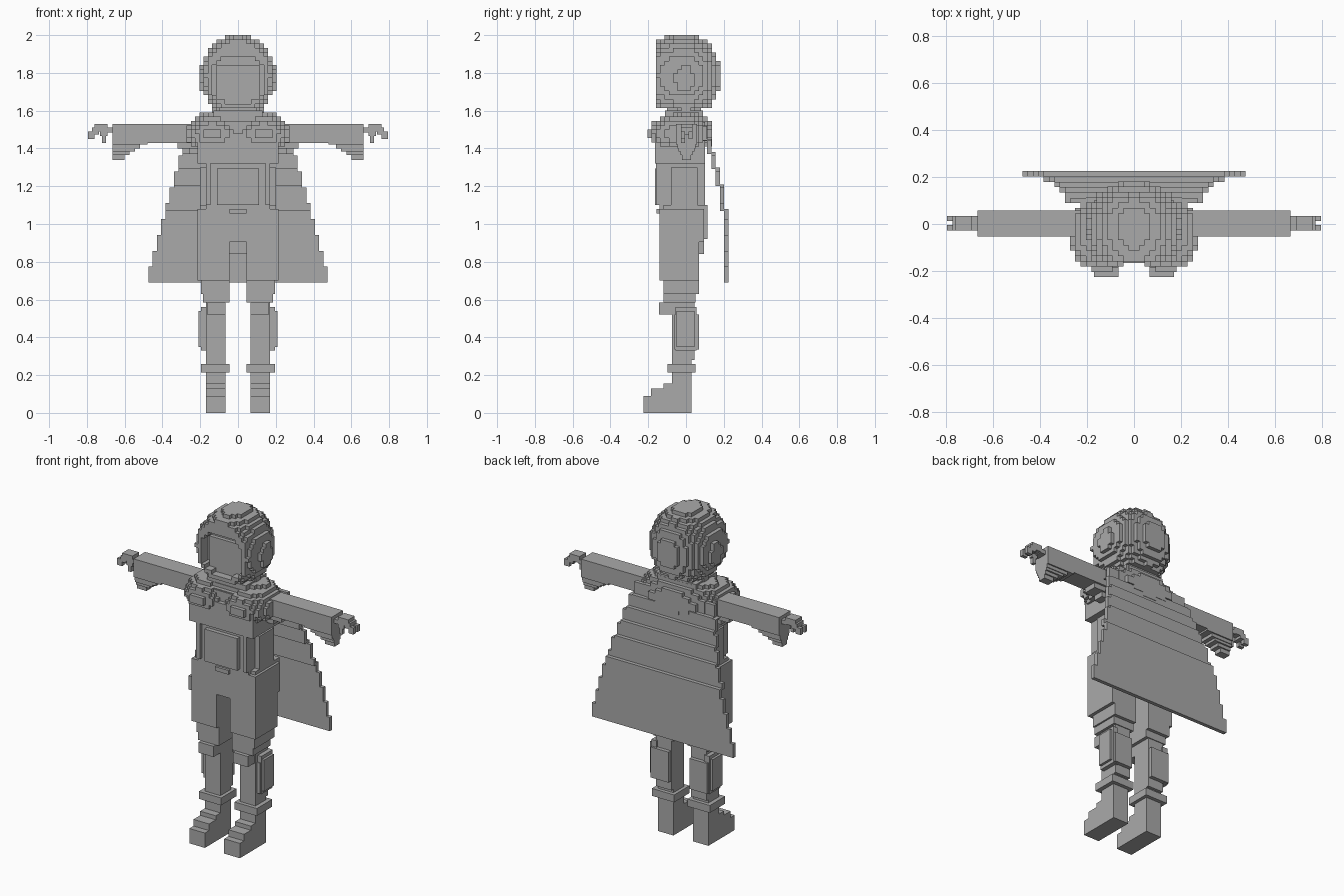
import bpy, bmesh, math

V = 2 / 88  # voxel edge

grey = bpy.data.materials.new("grey")
grey.diffuse_color = (0.4, 0.4, 0.4, 1)


def finish(name, bm):
    me = bpy.data.meshes.new(name)
    bm.to_mesh(me)
    bm.free()
    me.materials.append(grey)
    ob = bpy.data.objects.new(name, me)
    bpy.context.collection.objects.link(ob)
    return ob


def add_box(bm, x0, x1, y0, y1, z0, z1):
    vs = bmesh.ops.create_cube(bm, size=1)["verts"]
    for v in vs:
        v.co.x = x1 if v.co.x > 0 else x0
        v.co.y = y1 if v.co.y > 0 else y0
        v.co.z = z1 if v.co.z > 0 else z0


def boxes(name, *dims):
    bm = bmesh.new()
    for d in dims:
        add_box(bm, *d)
    return finish(name, bm)


def pair(name, *dims):
    """Boxes on +x and their mirror image on -x."""
    boxes("left_" + name, *dims)
    boxes("right_" + name, *[(-d[1], -d[0], *d[2:]) for d in dims])


def voxels(name, inside, lo, hi):
    """Blocky surface of every cell whose centre passes the inside test."""
    rng = [range(math.floor(a / V), math.ceil(b / V)) for a, b in zip(lo, hi)]
    cells = {(i, j, k) for i in rng[0] for j in rng[1] for k in rng[2]
             if inside((i + .5) * V, (j + .5) * V, (k + .5) * V)}
    bm = bmesh.new()
    verts = {}

    def vert(c):
        if c not in verts:
            verts[c] = bm.verts.new([n * V for n in c])
        return verts[c]

    for c in cells:
        for ax in range(3):
            for s in (0, 1):
                n = list(c)
                n[ax] += 2 * s - 1
                if tuple(n) in cells:
                    continue
                u, w = (ax + 1) % 3, (ax + 2) % 3
                loop = []
                for du, dw in ((0, 0), (1, 0), (1, 1), (0, 1)):
                    p = list(c)
                    p[ax] += s
                    p[u] += du
                    p[w] += dw
                    loop.append(vert(tuple(p)))
                bm.faces.new(loop if s else loop[::-1])
    return finish(name, bm)


# Hooded head: deep toward the front, rounded behind, recessed face opening
def head(x, y, z):
    ry = 0.30 if y < 0 else 0.185
    if (x / .197) ** 2 + (y / ry) ** 2 + ((z - 1.785) / .22) ** 2 > 1 or y < -.165:
        return False
    opening = (x / .135) ** 4 + ((z - 1.765) / .12) ** 4 < 1
    face = abs(x) < .11 and z < 1.84
    return not (opening and y < (-.12 if face else -.09))


voxels("hooded_head", head, (-.25, -.2, 1.62), (.25, .22, 2.0))


# Ear covers
def ear(x, y, z):
    r = math.hypot(y + .01, (z - 1.77) * .75)
    return .15 < abs(x) < .195 and r < .05


voxels("ear_covers", ear, (-.2, -.12, 1.65), (.2, .12, 1.9))


# Shoulder mantle: two stepped pads with a V neckline and a back yoke
def mantle(x, y, z):
    a = abs(x)
    pad = ((a - .135) / .145) ** 2 + ((y + .035) / .165) ** 2 + ((z - 1.48) / .1) ** 2 < 1
    yoke = (x / .28) ** 2 + ((y - .0) / .14) ** 2 + ((z - 1.48) / .14) ** 2 < 1
    return z > 1.41 and (pad or yoke)


voxels("shoulder_mantle", mantle, (-.3, -.22, 1.4), (.3, .16, 1.62))

# Torso
boxes("neck", (-.1, .1, -.1, .08, 1.55, 1.66), (-.13, .13, -.11, .09, 1.55, 1.6))
boxes("chest", (-.215, .215, -.165, .1, 1.32, 1.48), (-.17, .17, -.14, .1, 1.28, 1.54))
boxes("waist", (-.17, .17, -.14, .1, 1.07, 1.33))
boxes("belly_plate", (-.11, .11, -.165, -.13, 1.10, 1.295))
pair("side_strap", (.145, .17, -.16, -.13, 1.10, 1.32), (.17, .2, -.08, .06, 1.1, 1.3))
boxes("hip_skirt", (-.215, .215, -.14, .095, .905, 1.08),
      (-.2, .2, -.12, .115, .92, 1.1), (-.13, .13, .05, .095, .84, .92))
boxes("buckle", (-.045, .045, -.155, -.13, 1.055, 1.08))

# Arms with drooping sleeves; each step is (inner x, bottom z, half depth)
sleeve = [(.18, 1.43, .053), (.48, 1.42, .053), (.52, 1.40, .045),
          (.545, 1.385, .04), (.575, 1.365, .03), (.60, 1.34, .022)]
pair("sleeve", *[(x, .665, -d, d + .004, z, 1.53 if i == 0 else 1.45)
                 for i, (x, z, d) in enumerate(sleeve)])
pair("underarm", (.2, .32, -.04, .045, 1.40, 1.44), (.2, .26, -.03, .035, 1.37, 1.41))
pair("hand", (.66, .70, -.027, .035, 1.485, 1.51), (.69, .76, -.027, .035, 1.49, 1.53),
     (.735, .772, -.027, .035, 1.475, 1.51))
pair("fingers", (.76, .795, -.027, -.005, 1.45, 1.49), (.76, .795, .012, .035, 1.45, 1.49),
     (.69, .73, -.027, -.005, 1.465, 1.49), (.70, .72, -.027, -.005, 1.43, 1.47))

# Legs
pair("thigh", (.045, .215, -.14, .07, .70, .91), (.045, .195, -.12, .07, .63, .70),
     (.045, .185, -.12, .05, .585, .66))
pair("knee_pad", (.065, .165, -.142, -.05, .52, .585))
pair("shin", (.065, .17, -.075, .045, .28, .6), (.07, .19, -.06, .068, .335, .52))
pair("shin_guard", (.16, .195, -.055, .055, .33, .56), (.19, .21, -.05, .045, .35, .54))
pair("boot_cuff", (.045, .195, -.098, .05, .215, .26))
pair("boot", (.065, .17, -.075, .028, 0, .29), (.065, .17, -.12, 0, 0, .155),
     (.065, .17, -.185, 0, 0, .13), (.065, .17, -.225, 0, 0, .09))

# Cape: flat tiers stepping back, each row narrower toward the top
tiers = [(.69, 1.08), (1.07, 1.21), (1.20, 1.30), (1.29, 1.38), (1.37, 1.45), (1.44, 1.52)]
rows = []
for t, (z0, z1) in enumerate(tiers):
    y1 = .225 - t * V
    for r in range(10):
        a, b = .69 + r * .084, .69 + (r + 1) * .084
        lo, hi = max(a, z0), min(b, z1)
        if hi - lo > .001:
            w = .475 - r * V
            rows.append((-w, w, y1 - V, y1, lo, hi))
boxes("cape", *rows)
